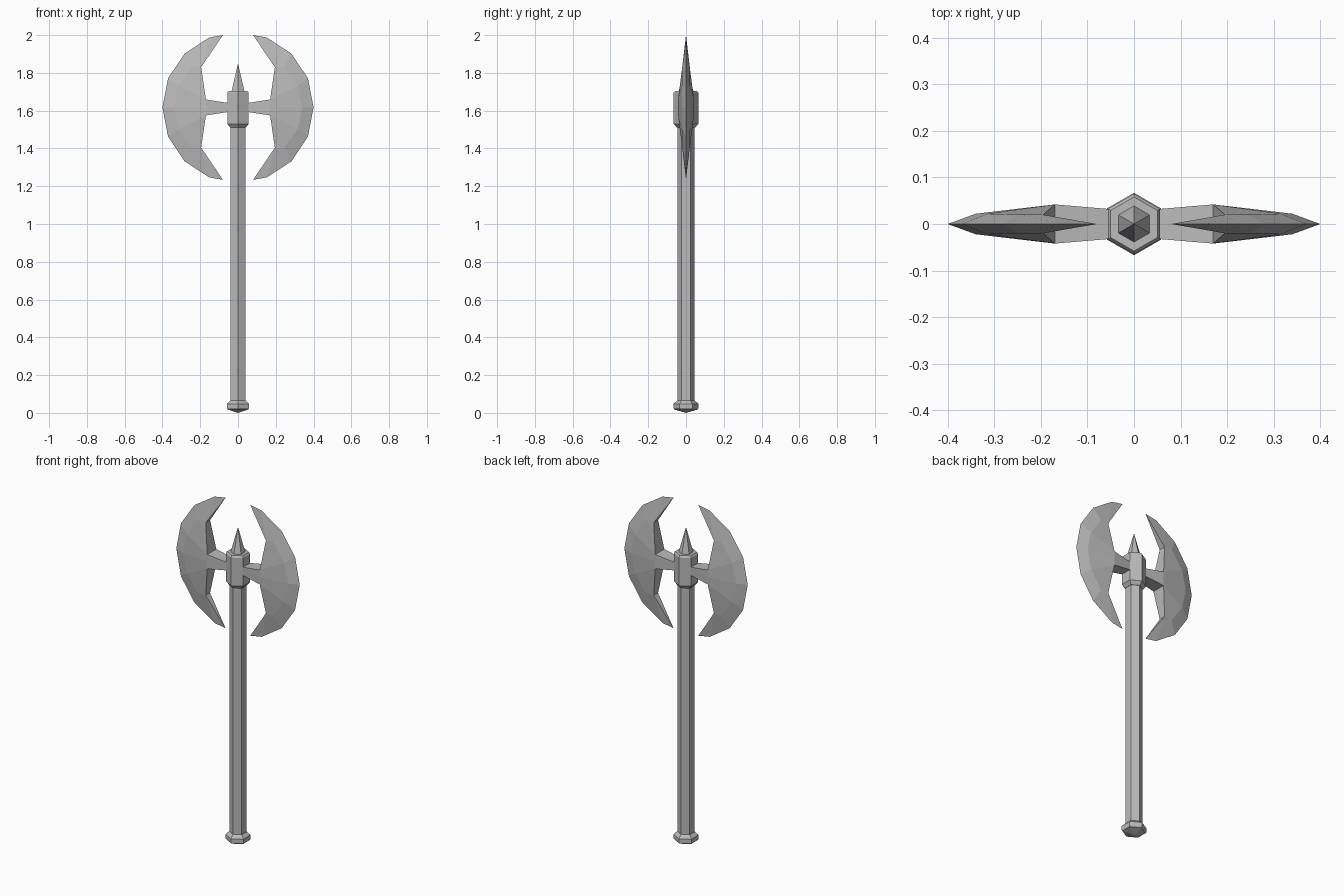
import bpy, bmesh
from math import cos, sin, pi

cube = bpy.data.objects.get("Cube")
if cube:
    bpy.data.objects.remove(cube)

metal = bpy.data.materials.new("grey metal")
metal.use_nodes = True
GREY = (0.5, 0.5, 0.5, 1)
metal.diffuse_color = GREY
metal.node_tree.nodes["Principled BSDF"].inputs["Base Color"].default_value = GREY


def finish(name, bm):
    bmesh.ops.remove_doubles(bm, verts=bm.verts, dist=0.0005)
    bmesh.ops.recalc_face_normals(bm, faces=bm.faces)
    mesh = bpy.data.meshes.new(name)
    bm.to_mesh(mesh)
    bm.free()
    mesh.materials.append(metal)
    obj = bpy.data.objects.new(name, mesh)
    bpy.context.collection.objects.link(obj)
    return obj


def hex_lathe(name, profile):
    """Six-sided solid from (radius, height) pairs, with corners on the y axis."""
    bm = bmesh.new()
    rings = []
    for r, z in profile:
        rings.append([bm.verts.new((r * sin(i * pi / 3), r * cos(i * pi / 3), z))
                      for i in range(6)])
    for low, high in zip(rings, rings[1:]):
        for i in range(6):
            j = (i + 1) % 6
            bm.faces.new((low[i], low[j], high[j], high[i]))
    bm.faces.new(rings[0])
    bm.faces.new(rings[-1])
    bmesh.ops.dissolve_degenerate(bm, edges=bm.edges, dist=0.0005)
    return finish(name, bm)


# Shaft, pommel, head collar and top spike
hex_lathe("handle", [(0.046, 0.05), (0.046, 1.53)])
hex_lathe("pommel", [(0.0, 0.0), (0.062, 0.018), (0.067, 0.025),
                     (0.067, 0.048), (0.046, 0.066)])
hex_lathe("head_collar", [(0.048, 1.51), (0.065, 1.53), (0.065, 1.695), (0.058, 1.705)])
hex_lathe("top_spike", [(0.04, 1.70), (0.0, 1.85)])

# Blade: one quarter (upper, one cheek), as x, half thickness, height above middle
MIDDLE = 1.617
POINTS = {
    "tip": (0.08, 0, 0.383),
    "edge1": (0.153, 0, 0.37),
    "edge2": (0.283, 0, 0.285),
    "edge3": (0.37, 0, 0.155),
    "edge4": (0.40, 0, 0),
    "ridge1": (0.245, 0.02, 0.215),
    "ridge2": (0.315, 0.022, 0.115),
    "ridge3": (0.34, 0.022, 0),
    "notch": (0.195, 0.02, 0.213),
    "arm_out": (0.17, 0.042, 0.042),
    "arm_out_mid": (0.17, 0.042, 0),
    "arm_in": (0.04, 0.031, 0.022),
    "arm_in_mid": (0.04, 0.031, 0),
}
CHEEK = [
    "tip edge1 notch", "edge1 edge2 ridge1 notch", "edge2 edge3 ridge2 ridge1",
    "edge3 edge4 ridge3 ridge2", "notch ridge1 ridge2 arm_out",
    "arm_out ridge2 ridge3 arm_out_mid", "arm_out arm_out_mid arm_in_mid arm_in",
]
INNER_WALL = ["tip", "notch", "arm_out", "arm_in"]


def blade(name, side):
    bm = bmesh.new()

    def face(corners):
        """Corners are (point name, cheek sign, up sign)."""
        verts = []
        for key, cheek, up in corners:
            x, y, z = POINTS[key]
            verts.append(bm.verts.new((side * x, cheek * y, MIDDLE + up * z)))
        bm.faces.new(verts)

    for up in (1, -1):
        for cheek in (1, -1):
            for names in CHEEK:
                face([(k, cheek, up) for k in names.split()])
        # Walls facing the shaft
        for a, b in zip(INNER_WALL, INNER_WALL[1:]):
            start = [(a, 1, up)] if a == "tip" else [(a, -1, up), (a, 1, up)]
            face(start + [(b, 1, up), (b, -1, up)])
        # Arm end inside the collar
        face([("arm_in", 1, up), ("arm_in_mid", 1, up),
              ("arm_in_mid", -1, up), ("arm_in", -1, up)])
    return finish(name, bm)


blade("left_blade", 1)
blade("right_blade", -1)
